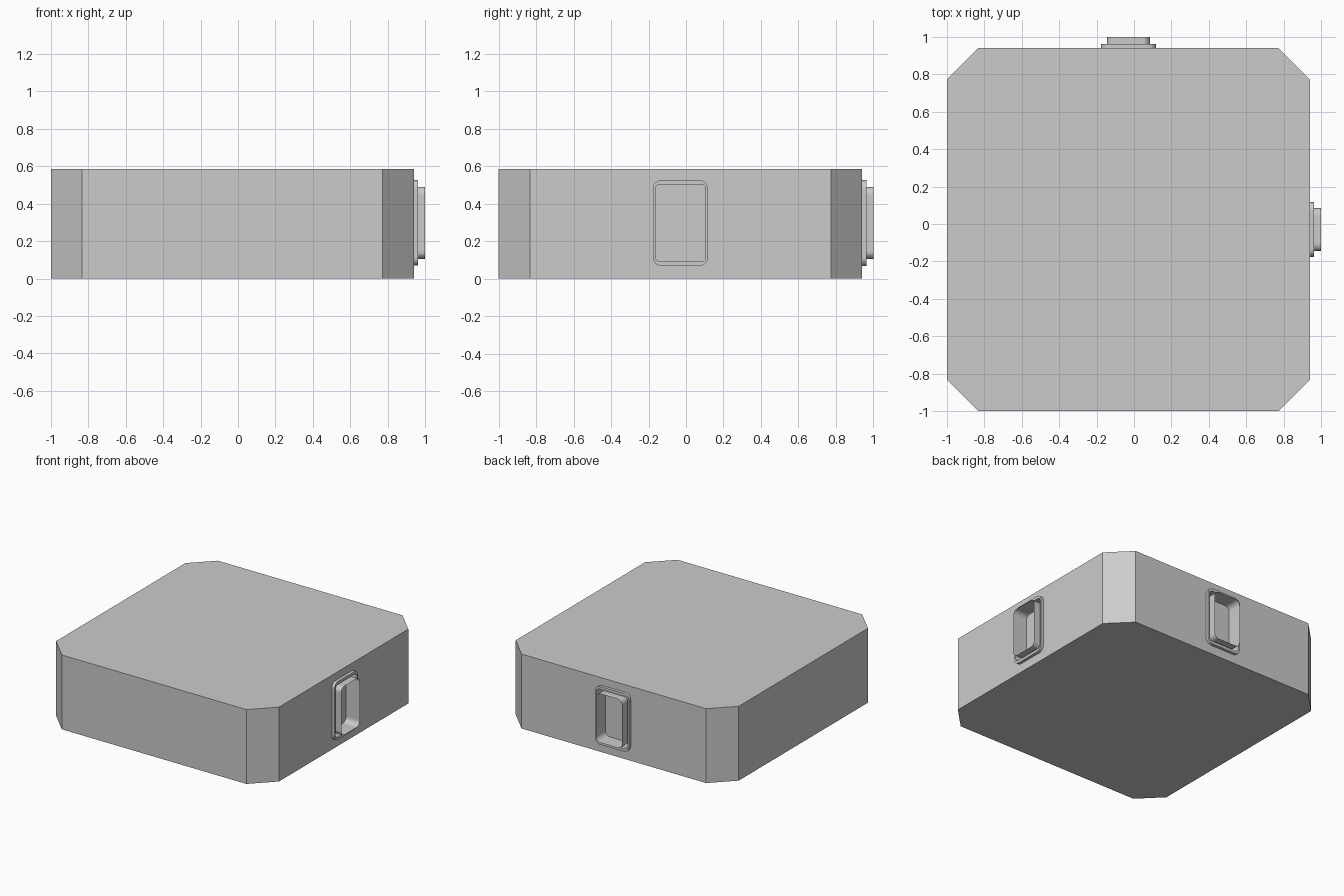
import bpy, bmesh, math
from mathutils import Matrix, Vector

if "Cube" in bpy.data.objects:
    bpy.data.objects.remove(bpy.data.objects["Cube"])

HI, LO, H, CH = 0.94, -1.0, 0.585, 0.167
MID, MZ = (HI + LO) / 2, 0.297
SEG = 6


def make_object(name, bm):
    me = bpy.data.meshes.new(name)
    bm.normal_update()
    bm.to_mesh(me)
    bm.free()
    ob = bpy.data.objects.new(name, me)
    bpy.context.collection.objects.link(ob)
    return ob


def rounded_rect(w, h, r, z):
    pts = []
    for k, (sx, sy) in enumerate([(1, 1), (-1, 1), (-1, -1), (1, -1)]):
        for i in range(SEG + 1):
            a = math.radians(90 * (k + i / SEG))
            pts.append((sx * (w / 2 - r) + r * math.cos(a),
                        sy * (h / 2 - r) + r * math.sin(a), z))
    return pts


def loft(name, rings, frame, close_bottom=False, close_top=False):
    bm = bmesh.new()
    vs = [[bm.verts.new(frame @ Vector(p)) for p in ring] for ring in rings]
    n = len(vs[0])
    for a, b in zip(vs, vs[1:]):
        for i in range(n):
            j = (i + 1) % n
            bm.faces.new((a[i], a[j], b[j], b[i]))
    if close_bottom:
        bm.faces.new(vs[0][::-1])
    if close_top:
        bm.faces.new(vs[-1])
    return make_object(name, bm)


# Body: block with four chamfered upright corners
outline = [(LO + CH, LO), (HI - CH, LO), (HI, LO + CH), (HI, HI - CH),
           (HI - CH, HI), (LO + CH, HI), (LO, HI - CH), (LO, LO + CH)]
body = loft("body", [[(x, y, z) for x, y in outline] for z in (0, H)],
            Matrix.Identity(4), True, True)


# Local frame of each socket: x across, y up, z outward from the wall
def wall_frame(across, out, origin):
    m = Matrix((across, (0, 0, 1), out)).transposed().to_4x4()
    m.translation = origin
    return m


frames = {
    "right": wall_frame((0, 1, 0), (1, 0, 0), (HI, MID, MZ)),
    "back": wall_frame((-1, 0, 0), (0, 1, 0), (MID, HI, MZ)),
}

for side, m in frames.items():
    # Square-cornered opening in the wall
    rect = [(0.134, 0.205), (-0.134, 0.205), (-0.134, -0.205), (0.134, -0.205)]
    cutter = loft(side + "_opening_cutter",
                  [[(x, y, z) for x, y in rect] for z in (-0.064, 0.05)],
                  m, True, True)
    cutter.hide_render = True
    cutter.hide_set(True)
    mod = body.modifiers.new(side + "_opening", 'BOOLEAN')
    mod.object = cutter
    mod.operation = 'DIFFERENCE'
    mod.solver = 'EXACT'

    # Raised rim around the opening
    loft(side + "_rim", [rounded_rect(0.295, 0.457, 0.045, 0),
                         rounded_rect(0.295, 0.457, 0.045, 0.023),
                         rounded_rect(0.268, 0.412, 0.025, 0.023),
                         rounded_rect(0.268, 0.412, 0.025, 0)], m)

    # Open-ended cup standing out of the opening
    loft(side + "_cup", [rounded_rect(0.23, 0.384, 0.04, -0.06),
                         rounded_rect(0.23, 0.384, 0.04, 0.06)], m, True)
